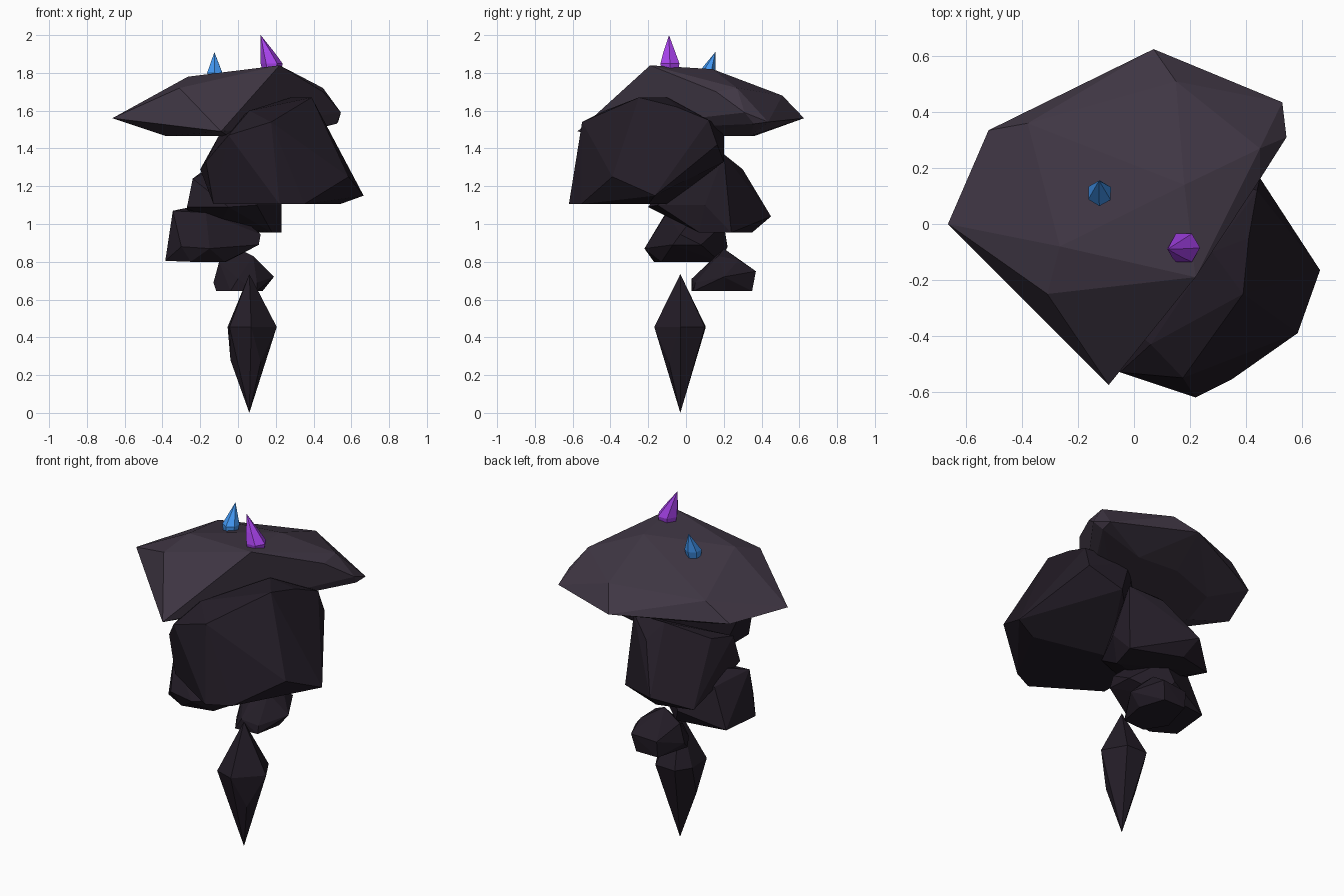
import bpy, bmesh, math


def material(name, rgb):
    m = bpy.data.materials.new(name)
    m.diffuse_color = (*rgb, 1)
    return m


STONE = material("dark_stone", (0.017, 0.012, 0.020))
CAP = material("cap_stone", (0.050, 0.037, 0.057))
PURPLE = material("purple_crystal", (0.39, 0.055, 0.84))
BLUE = material("blue_crystal", (0.055, 0.31, 0.88))


def chunk(name, pts, mat):
    """Faceted stone: convex hull of a few corner points."""
    bm = bmesh.new()
    for p in pts:
        bm.verts.new(p)
    bmesh.ops.convex_hull(bm, input=bm.verts[:])
    loose = [v for v in bm.verts if not v.link_faces]
    bmesh.ops.delete(bm, geom=loose, context='VERTS')
    bmesh.ops.dissolve_limit(bm, angle_limit=math.radians(2),
                             verts=bm.verts[:], edges=bm.edges[:])
    bmesh.ops.recalc_face_normals(bm, faces=bm.faces[:])
    me = bpy.data.meshes.new(name)
    bm.to_mesh(me)
    bm.free()
    me.materials.append(mat)
    ob = bpy.data.objects.new(name, me)
    bpy.context.collection.objects.link(ob)
    return ob


def ring(x, y, z, r, n=6, turn=0.0):
    return [(x + r * math.cos(turn + i * math.tau / n),
             y + r * math.sin(turn + i * math.tau / n), z) for i in range(n)]


# wide overhanging cap
chunk("cap_rock", [
    (0.22, -0.19, 1.84), (-0.265, -0.08, 1.78), (0.18, 0.14, 1.82),
    (-0.31, -0.25, 1.72), (-0.38, 0.36, 1.66), (0.15, 0.51, 1.68),
    (0.45, 0.27, 1.72), (0.45, 0.16, 1.70), (-0.665, 0.0, 1.56),
    (-0.52, 0.335, 1.55), (0.07, 0.625, 1.56), (0.53, 0.435, 1.54),
    (0.545, 0.31, 1.59), (0.52, 0.36, 1.53), (-0.09, -0.575, 1.49),
    (-0.38, 0.0, 1.465), (-0.3, 0.25, 1.465), (0.0, 0.36, 1.465),
    (0.25, 0.34, 1.465), (-0.05, -0.42, 1.465), (0.15, 0.0, 1.465)], CAP)

# large body stone leaning forward and right
chunk("body_rock", [
    (0.39, -0.25, 1.67), (0.28, -0.1, 1.67), (0.41, -0.05, 1.62),
    (0.06, -0.43, 1.60), (0.175, -0.55, 1.54),
    (-0.05, -0.53, 1.47), (-0.1, -0.3, 1.47), (0.2, 0.2, 1.51),
    (0.44, 0.12, 1.55), (0.45, 0.165, 1.42), (0.25, 0.2, 1.33),
    (-0.2, -0.2, 1.29), (-0.17, -0.4, 1.33), (0.665, -0.165, 1.15),
    (0.585, -0.39, 1.25), (0.35, -0.555, 1.105), (0.22, -0.62, 1.105),
    (0.54, -0.2, 1.105), (-0.13, -0.4, 1.105), (-0.13, -0.15, 1.105),
    (0.1, -0.1, 1.105)], STONE)

# tall stone tucked behind the body
chunk("neck_rock", [
    (0.2, 0.2, 1.37), (0.0, 0.2, 1.37), (0.05, 0.3, 1.29),
    (-0.2, 0.05, 1.27), (-0.24, -0.1, 1.24), (-0.27, -0.12, 1.09),
    (-0.08, 0.45, 1.04), (0.23, 0.1, 1.10), (0.23, 0.24, 0.955),
    (-0.05, 0.35, 0.955), (-0.26, 0.3, 0.96), (0.18, 0.07, 0.955),
    (-0.05, -0.2, 1.09), (0.1, -0.15, 1.1), (-0.1, 0.0, 0.99)], STONE)

# offset lower stone
chunk("lower_rock", [
    (-0.345, -0.1, 1.07), (-0.25, 0.0, 1.09), (-0.17, -0.1, 1.06),
    (0.0, 0.05, 1.05), (-0.27, 0.12, 1.03), (-0.05, 0.2, 1.0),
    (0.12, -0.03, 0.945), (0.11, -0.07, 0.89), (0.1, 0.08, 0.89),
    (-0.15, -0.22, 0.87), (-0.3, -0.2, 0.88), (-0.385, -0.1, 0.805),
    (-0.36, 0.14, 0.805), (-0.25, -0.17, 0.80), (-0.07, -0.13, 0.80),
    (-0.06, 0.18, 0.80), (-0.1, 0.22, 0.88)], STONE)

# small stone at the back
chunk("small_rock", [
    (0.0, 0.2, 0.87), (0.08, 0.17, 0.83), (-0.1, 0.2, 0.80),
    (0.1, 0.28, 0.81), (0.19, 0.2, 0.72), (0.1, 0.37, 0.75),
    (-0.06, 0.36, 0.74), (-0.13, 0.2, 0.69), (0.0, 0.03, 0.71),
    (0.1, 0.05, 0.69), (-0.115, 0.15, 0.645), (-0.04, 0.03, 0.645),
    (0.1, 0.04, 0.645), (0.13, 0.2, 0.645), (0.08, 0.35, 0.645),
    (-0.06, 0.35, 0.645)], STONE)

# pointed shard hanging at the bottom
chunk("bottom_shard",
      [(0.06, -0.03, 0.0), (0.06, -0.03, 0.735), (0.205, -0.03, 0.455),
       (0.07, -0.168, 0.455), (0.0, 0.105, 0.455), (0.13, 0.1, 0.455),
       (-0.045, -0.13, 0.455), (-0.055, 0.02, 0.455),
       (-0.04, -0.04, 0.28), (0.03, -0.105, 0.29),
       (0.12, -0.09, 0.27), (0.05, 0.045, 0.28)], STONE)

# crystals growing from the cap
chunk("purple_crystal", ring(0.18, -0.085, 1.78, 0.045)
      + ring(0.178, -0.085, 1.85, 0.058) + ring(0.155, -0.088, 1.91, 0.037)
      + [(0.12, -0.09, 2.0)], PURPLE)
chunk("blue_crystal", ring(-0.123, 0.105, 1.76, 0.04, 6, 0.5)
      + ring(-0.123, 0.11, 1.80, 0.046, 6, 0.5) + [(-0.125, 0.155, 1.91)], BLUE)
